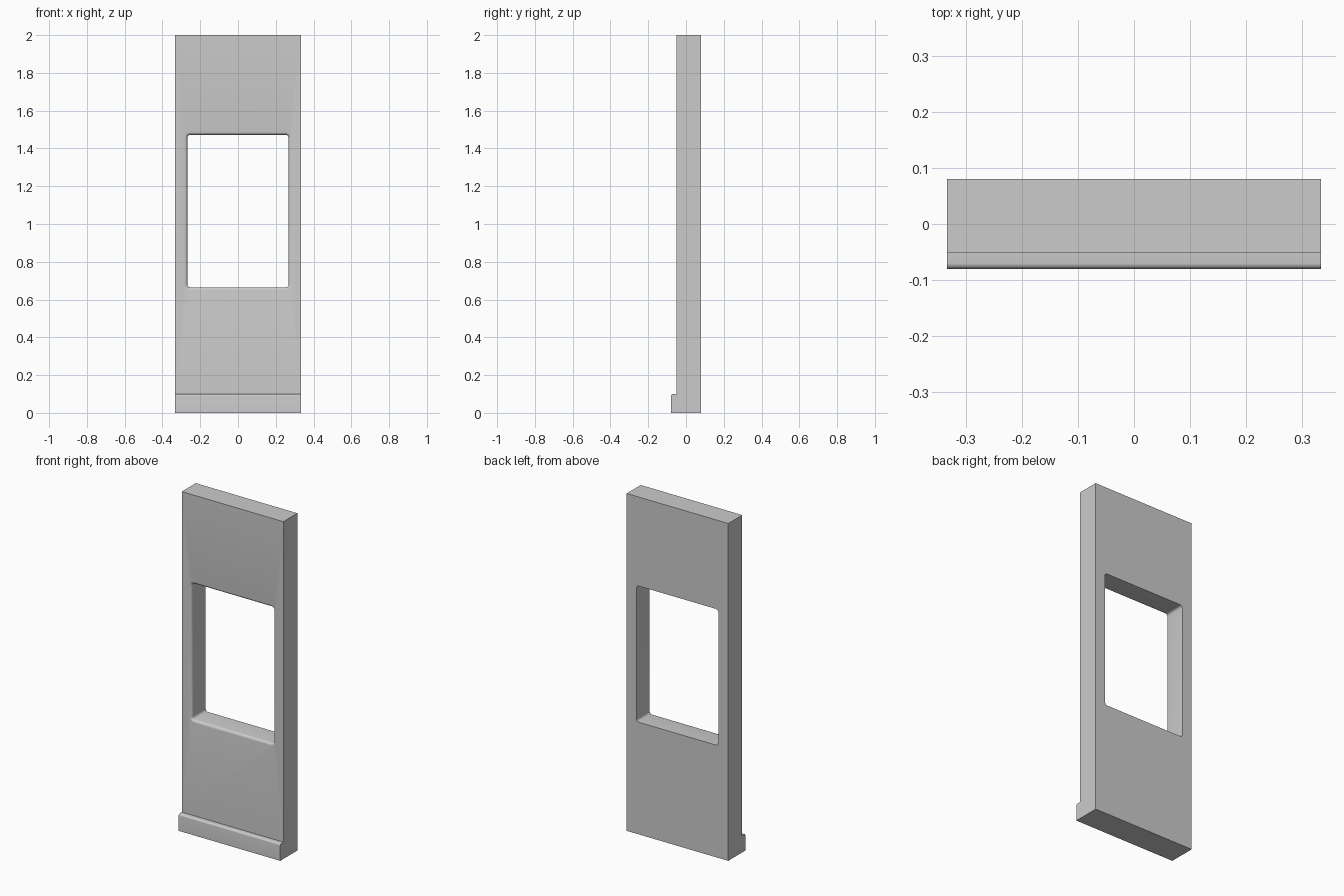
import bpy, bmesh, math

if "Cube" in bpy.data.objects:
    bpy.data.objects.remove(bpy.data.objects["Cube"])

W = 0.333            # half width
FRONT, BACK = -0.051, 0.08
HX, Z0, Z1 = 0.268, 0.665, 1.472   # window opening
R = 0.015            # fillet radius


def new_object(name, bm):
    bmesh.ops.recalc_face_normals(bm, faces=bm.faces)
    me = bpy.data.meshes.new(name)
    bm.to_mesh(me)
    bm.free()
    ob = bpy.data.objects.new(name, me)
    bpy.context.collection.objects.link(ob)
    return ob


def loft(name, rings):
    bm = bmesh.new()
    loops = [[bm.verts.new(p) for p in ring] for ring in rings]
    for a, b in zip(loops, loops[1:]):
        n = len(a)
        for i in range(n):
            j = (i + 1) % n
            bm.faces.new((a[i], a[j], b[j], b[i]))
    bm.faces.new(loops[0])
    bm.faces.new(loops[-1])
    return new_object(name, bm)


def rounded_rect(grow, y, steps=5):
    pts = []
    r = R + grow
    for k, (cx, cz) in enumerate([(HX - R, Z1 - R), (-HX + R, Z1 - R),
                                  (-HX + R, Z0 + R), (HX - R, Z0 + R)]):
        for s in range(steps + 1):
            a = math.pi / 2 * (k + s / steps)
            pts.append((cx + r * math.cos(a), y, cz + r * math.sin(a)))
    return pts


def smooth(ob):
    bpy.ops.object.select_all(action='DESELECT')
    ob.select_set(True)
    bpy.context.view_layer.objects.active = ob
    bpy.ops.object.shade_smooth_by_angle(angle=math.radians(35))


# Wall and skirting share one side profile with a rounded skirting top edge
r = 0.01
profile = [(BACK, 0), (BACK, 2), (FRONT, 2), (FRONT, 0.1)]
for s in range(6):
    a = math.pi / 2 * (1 + s / 5)
    profile.append((-0.08 + r + r * math.cos(a), 0.1 - r + r * math.sin(a)))
profile.append((-0.08, 0))
wall = loft("wall_panel", [[(x, y, z) for y, z in profile] for x in (-W, W)])

# Window cutter, flaring at the front to leave a rounded edge
rings = [rounded_rect(0, BACK + 0.05)]
for s in range(6):
    a = math.pi / 2 * s / 5
    rings.append(rounded_rect(R * (1 - math.cos(a)), FRONT + R * (1 - math.sin(a))))
rings.append(rounded_rect(R, FRONT - 0.05))
cutter = loft("window_cutter", rings)

# Cut the opening
mod = wall.modifiers.new("window_opening", 'BOOLEAN')
mod.operation = 'DIFFERENCE'
mod.solver = 'EXACT'
mod.object = cutter
bpy.context.view_layer.objects.active = wall
bpy.ops.object.modifier_apply(modifier=mod.name)
bpy.data.objects.remove(cutter)
smooth(wall)
